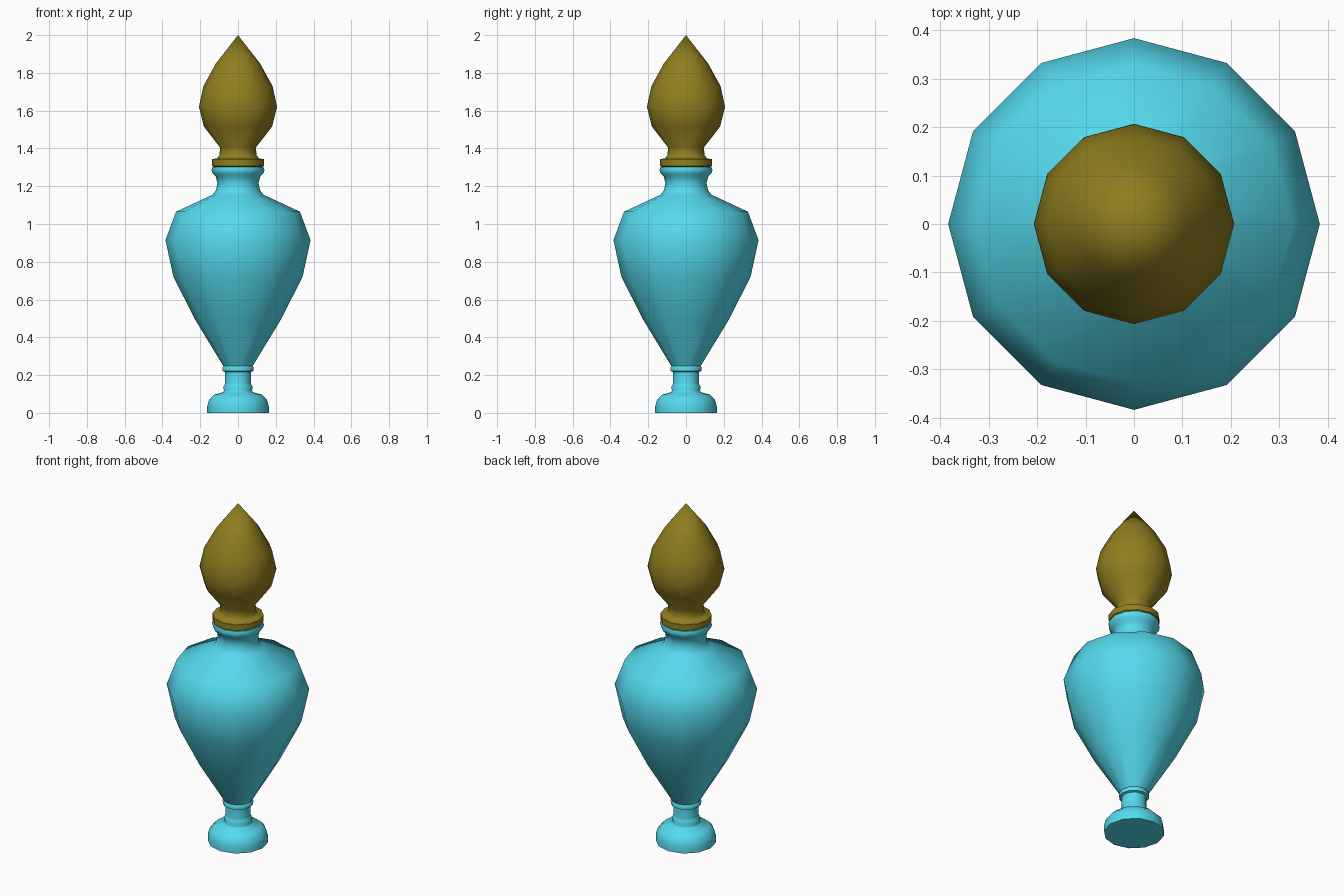
import bpy, bmesh, math

if "Cube" in bpy.data.objects:
    bpy.data.objects.remove(bpy.data.objects["Cube"])

SIDES = 12


def material(name, color):
    mat = bpy.data.materials.new(name)
    mat.diffuse_color = (*color, 1)
    mat.use_nodes = True
    mat.node_tree.nodes["Principled BSDF"].inputs["Base Color"].default_value = mat.diffuse_color
    return mat


def lathe(name, profile, mat):
    """Spin a (radius, z) profile into a closed 12-sided solid."""
    bm = bmesh.new()
    rings = []
    for r, z in profile:
        if r == 0:
            rings.append([bm.verts.new((0, 0, z))] * SIDES)
        else:
            rings.append([bm.verts.new((r * math.cos(math.tau * i / SIDES),
                                        r * math.sin(math.tau * i / SIDES), z))
                          for i in range(SIDES)])
    for low, high in zip(rings, rings[1:]):
        for i in range(SIDES):
            j = (i + 1) % SIDES
            corners = dict.fromkeys((low[i], low[j], high[j], high[i]))
            bm.faces.new(list(corners))
    bm.faces.new(rings[0][::-1])
    if profile[-1][0] > 0:
        bm.faces.new(rings[-1])
    bmesh.ops.recalc_face_normals(bm, faces=bm.faces)
    mesh = bpy.data.meshes.new(name)
    bm.to_mesh(mesh)
    bm.free()
    obj = bpy.data.objects.new(name, mesh)
    bpy.context.collection.objects.link(obj)
    mesh.materials.append(mat)
    bpy.ops.object.select_all(action='DESELECT')
    obj.select_set(True)
    bpy.context.view_layer.objects.active = obj
    bpy.ops.object.shade_smooth_by_angle(angle=math.radians(55))
    return obj


glass = material("turquoise_glass", (0.09, 0.70, 0.85))
gold = material("dark_gold", (0.28, 0.21, 0.014))

# Bottle: foot, stem rings, tapered belly, shoulder, neck and lip
lathe("bottle", [
    (0.163, 0), (0.163, 0.035), (0.153, 0.07), (0.125, 0.097), (0.078, 0.11),
    (0.075, 0.118), (0.077, 0.14), (0.070, 0.15),
    (0.068, 0.16), (0.068, 0.217),
    (0.081, 0.221), (0.083, 0.24), (0.077, 0.247),
    (0.225, 0.49), (0.342, 0.72), (0.384, 0.915), (0.328, 1.065),
    (0.135, 1.155), (0.116, 1.18), (0.109, 1.215), (0.117, 1.25),
    (0.135, 1.268), (0.140, 1.285), (0.135, 1.302),
], glass)

# Stopper: flange, collar and pointed bulb
lathe("stopper", [
    (0.125, 1.300), (0.138, 1.308), (0.138, 1.343), (0.110, 1.348),
    (0.098, 1.365), (0.095, 1.405),
    (0.180, 1.515), (0.207, 1.62), (0.183, 1.73), (0.117, 1.85), (0, 2.0),
], gold)
